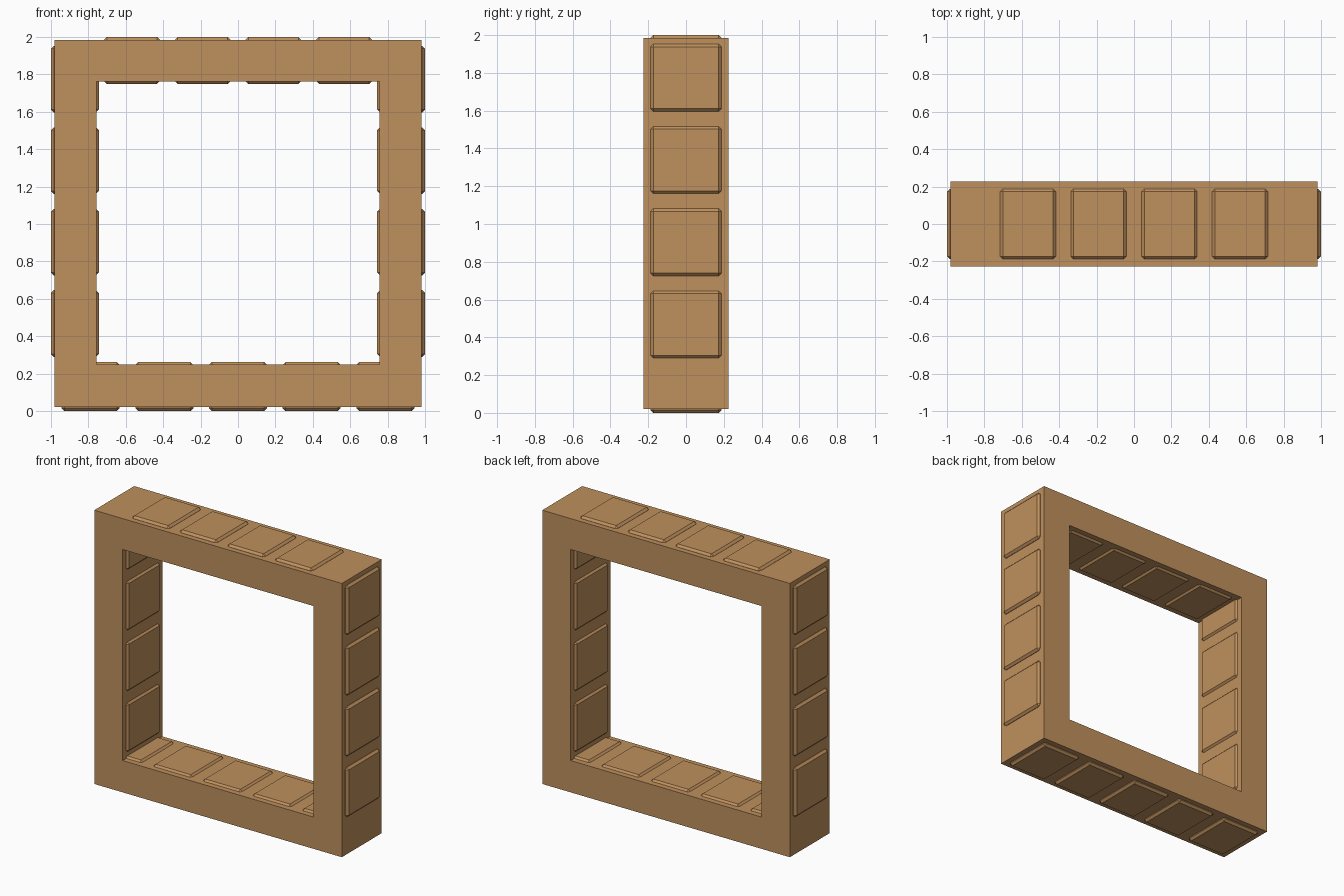
import bpy, bmesh
from mathutils import Matrix, Vector

if "Cube" in bpy.data.objects:
    bpy.data.objects.remove(bpy.data.objects["Cube"])

wood = bpy.data.materials.new("tan wood")
wood.diffuse_color = (0.52, 0.28, 0.11, 1)
wood.use_nodes = True
wood.node_tree.nodes["Principled BSDF"].inputs["Base Color"].default_value = wood.diffuse_color


def finish(name, bm):
    bmesh.ops.recalc_face_normals(bm, faces=bm.faces)
    mesh = bpy.data.meshes.new(name)
    bm.to_mesh(mesh)
    bm.free()
    mesh.materials.append(wood)
    obj = bpy.data.objects.new(name, mesh)
    bpy.context.collection.objects.link(obj)
    return obj


def panel(name, x0, x1, z0, z1, depth=0.376, bevel=0.015):
    """Chamfered block that passes through a beam and shows on both sides."""
    bm = bmesh.new()
    bmesh.ops.create_cube(bm, size=1, matrix=Matrix.Translation(
        ((x0 + x1) / 2, 0, (z0 + z1) / 2)) @ Matrix.Diagonal((x1 - x0, depth, z1 - z0, 1)))
    bmesh.ops.bevel(bm, geom=bm.edges[:], offset=bevel, segments=1,
                    profile=0.5, affect='EDGES')
    return finish(name, bm)


# Square frame: a flat ring extruded front to back
HALF_DEPTH = 0.226
bm = bmesh.new()


def square(half, z0, z1):
    return [bm.verts.new((x, -HALF_DEPTH, z)) for x, z in
            ((-half, z0), (half, z0), (half, z1), (-half, z1))]


outer = square(0.982, 0.021, 1.984)
inner = square(0.757, 0.249, 1.762)
ring = [bm.faces.new((outer[i], outer[(i + 1) % 4], inner[(i + 1) % 4], inner[i]))
        for i in range(4)]
ext = bmesh.ops.extrude_face_region(bm, geom=ring, use_keep_orig=True)
bmesh.ops.translate(bm, vec=Vector((0, 2 * HALF_DEPTH, 0)),
                    verts=[g for g in ext["geom"] if isinstance(g, bmesh.types.BMVert)])
finish("square_frame", bm)

# Top beam panels
for i in range(4):
    c = (i - 1.5) * 0.378
    panel(f"top_panel_{i + 1}", c - 0.149, c + 0.149, 1.749, 2.0)

# Bottom beam panels
for i in range(5):
    c = (i - 2) * 0.394
    panel(f"bottom_panel_{i + 1}", c - 0.155, c + 0.155, 0.0, 0.262)

# Side post panels, mirrored left and right
for i in range(4):
    c = 0.468 + i * 0.4355
    panel(f"left_panel_{i + 1}", -1.0, -0.744, c - 0.178, c + 0.178)
    panel(f"right_panel_{i + 1}", 0.744, 1.0, c - 0.178, c + 0.178)
